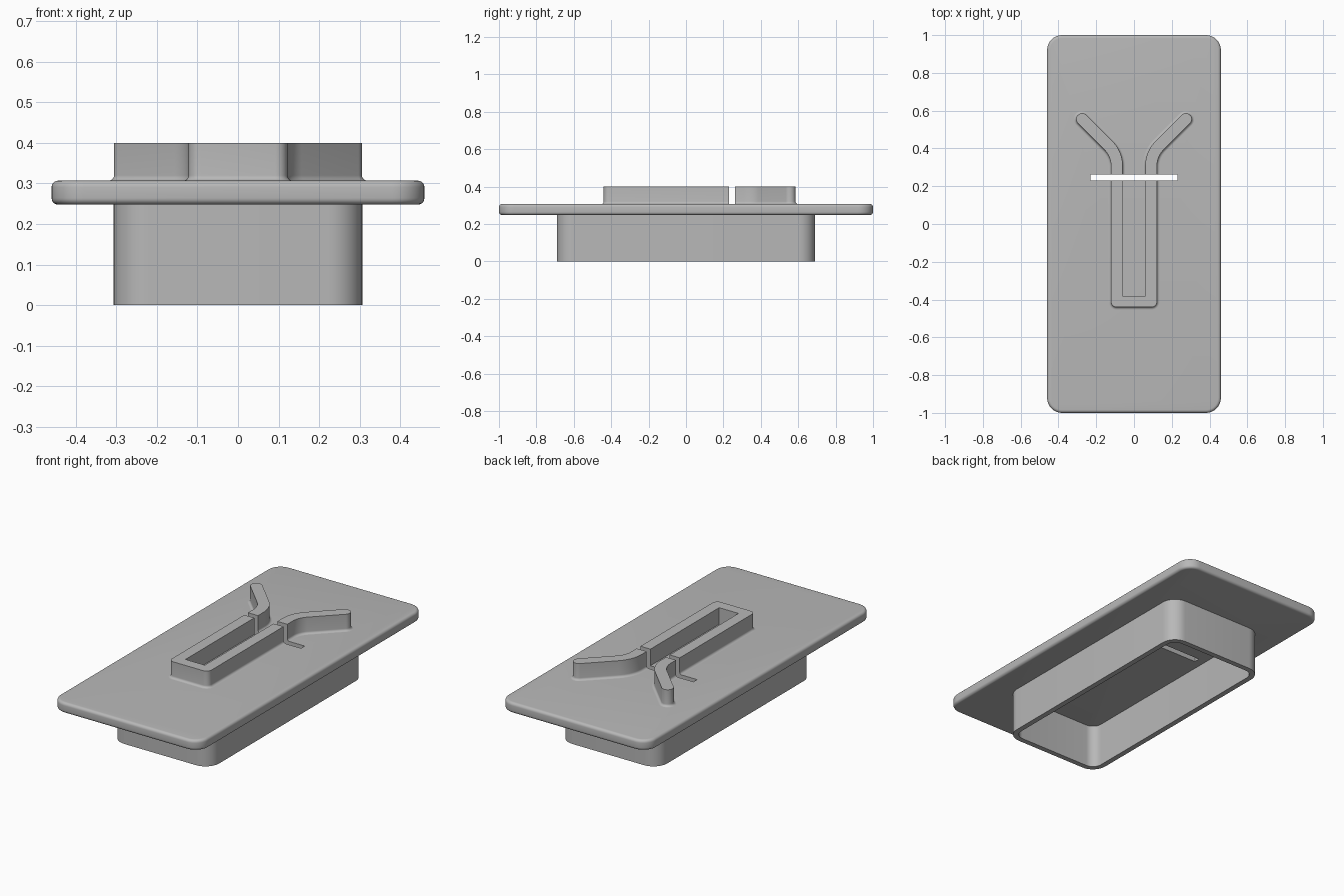
import bpy, bmesh, math
from mathutils import Vector

cube = bpy.data.objects.get("Cube")
if cube:
    bpy.data.objects.remove(cube, do_unlink=True)

grey = bpy.data.materials.new("plain grey")
grey.use_nodes = True
GREY = (0.48, 0.48, 0.48, 1)
grey.diffuse_color = GREY
grey.node_tree.nodes["Principled BSDF"].inputs["Base Color"].default_value = GREY

# Main measurements
PLATE_LOW, PLATE_TOP, RAIL_TOP = 0.248, 0.307, 0.40
SLOT_FRONT, SLOT_BACK, SLOT_X = 0.23, 0.263, 0.23
RAIL_X, HALF = 0.091, 0.031
EDGE, FILLET = 0.016, 0.013


def arc(cx, cy, r, start, end, n=10):
    """Points on an arc, angles in degrees."""
    angles = [math.radians(start + (end - start) * i / n) for i in range(n + 1)]
    return [(cx + r * math.cos(a), cy + r * math.sin(a)) for a in angles]


def round_rect(hx, hy, r):
    pts = []
    for k, (sx, sy) in enumerate([(1, 1), (-1, 1), (-1, -1), (1, -1)]):
        pts += arc(sx * (hx - r), sy * (hy - r), r, 90 * k, 90 * k + 90)
    return pts


def loft(name, rings, closed=False):
    """Skin a stack of (outline, z) rings; cap the ends or join them in a loop."""
    bm = bmesh.new()
    loops = [[bm.verts.new((x, y, z)) for x, y in pts] for pts, z in rings]
    pairs = list(zip(loops, loops[1:]))
    if closed:
        pairs.append((loops[-1], loops[0]))
    else:
        bm.faces.new(loops[0])
        bm.faces.new(loops[-1])
    for a, b in pairs:
        for i in range(len(a)):
            j = (i + 1) % len(a)
            bm.faces.new((a[i], a[j], b[j], b[i]))
    bmesh.ops.recalc_face_normals(bm, faces=bm.faces)
    mesh = bpy.data.meshes.new(name)
    bm.to_mesh(mesh)
    bm.free()
    mesh.materials.append(grey)
    obj = bpy.data.objects.new(name, mesh)
    bpy.context.collection.objects.link(obj)
    return obj


def select(obj):
    bpy.ops.object.select_all(action='DESELECT')
    obj.select_set(True)
    bpy.context.view_layer.objects.active = obj


def cut_box(obj, x, y0, y1, z0, z1):
    """Remove a box that is centred on x = 0."""
    outline = [(-x, y0), (x, y0), (x, y1), (-x, y1)]
    cutter = loft("cutter", [(outline, z0), (outline, z1)])
    cutter.hide_render = True
    mod = obj.modifiers.new("cut", 'BOOLEAN')
    mod.operation, mod.solver, mod.object = 'DIFFERENCE', 'EXACT', cutter
    select(obj)
    bpy.ops.object.modifier_apply(modifier=mod.name)
    bpy.data.objects.remove(cutter, do_unlink=True)


def flared(outline):
    """Rings for an upright rail with a small fillet where it meets the plate."""
    rings = []
    for i in range(6):
        a = math.radians(18 * i)
        rings.append((outline(FILLET * (1 - math.sin(a))),
                      PLATE_TOP + FILLET * (1 - math.cos(a))))
    return rings + [(outline(0), RAIL_TOP)]


# Plate with rounded edges and a through slot
rings = []
for mid, low in ((PLATE_LOW + EDGE, True), (PLATE_TOP - EDGE, False)):
    for i in range(6):
        a = math.radians(18 * i - (90 if low else 0))
        inset = EDGE * (1 - math.cos(a))
        rings.append((round_rect(0.46 - inset, 1 - inset, 0.08 - inset),
                      mid + EDGE * math.sin(a)))
plate = loft("plate", rings)
cut_box(plate, SLOT_X, SLOT_FRONT, SLOT_BACK, 0.2, 0.35)

# Hollow skirt under the plate
wall = 0.03
outer = round_rect(0.307, 0.69, 0.085)
inner = round_rect(0.307 - wall, 0.69 - wall, 0.085 - wall)
skirt = loft("skirt", [(outer, PLATE_LOW), (outer, 0), (inner, 0),
                       (inner, PLATE_LOW)], closed=True)


# U-shaped rail in front of the slot
def u_outline(grow):
    x, y, r = RAIL_X + HALF + grow, -0.44 - grow, 0.03 + grow
    return ([(x, SLOT_FRONT), (-x, SLOT_FRONT)]
            + arc(-x + r, y + r, r, 180, 270) + arc(x - r, y + r, r, 270, 360))


u_rail = loft("u_rail", flared(u_outline))
cut_box(u_rail, RAIL_X - HALF, -0.38, 0.4, PLATE_TOP, 0.5)


# Splayed arms behind the slot, bending outward and ending in a round tip
def arm_outline(side):
    bend = 0.15
    start_y = 0.371 - bend * math.tan(math.radians(22.5))
    tip = Vector((0.275, 0.555))

    def outline(grow):
        w = HALF + grow
        cx = RAIL_X + bend
        pts = [(RAIL_X + w, SLOT_BACK)]
        pts += arc(cx, start_y, bend - w, 180, 135)
        pts += arc(tip.x, tip.y, w, -45, 135, 16)
        pts += arc(cx, start_y, bend + w, 135, 180)
        pts += [(RAIL_X - w, SLOT_BACK)]
        return [(side * x, y) for x, y in pts]
    return outline


arms = [loft(name, flared(arm_outline(side)))
        for name, side in (("left_arm", 1), ("right_arm", -1))]

for obj in [plate, skirt, u_rail] + arms:
    select(obj)
    bpy.ops.object.shade_smooth_by_angle(angle=math.radians(30))
